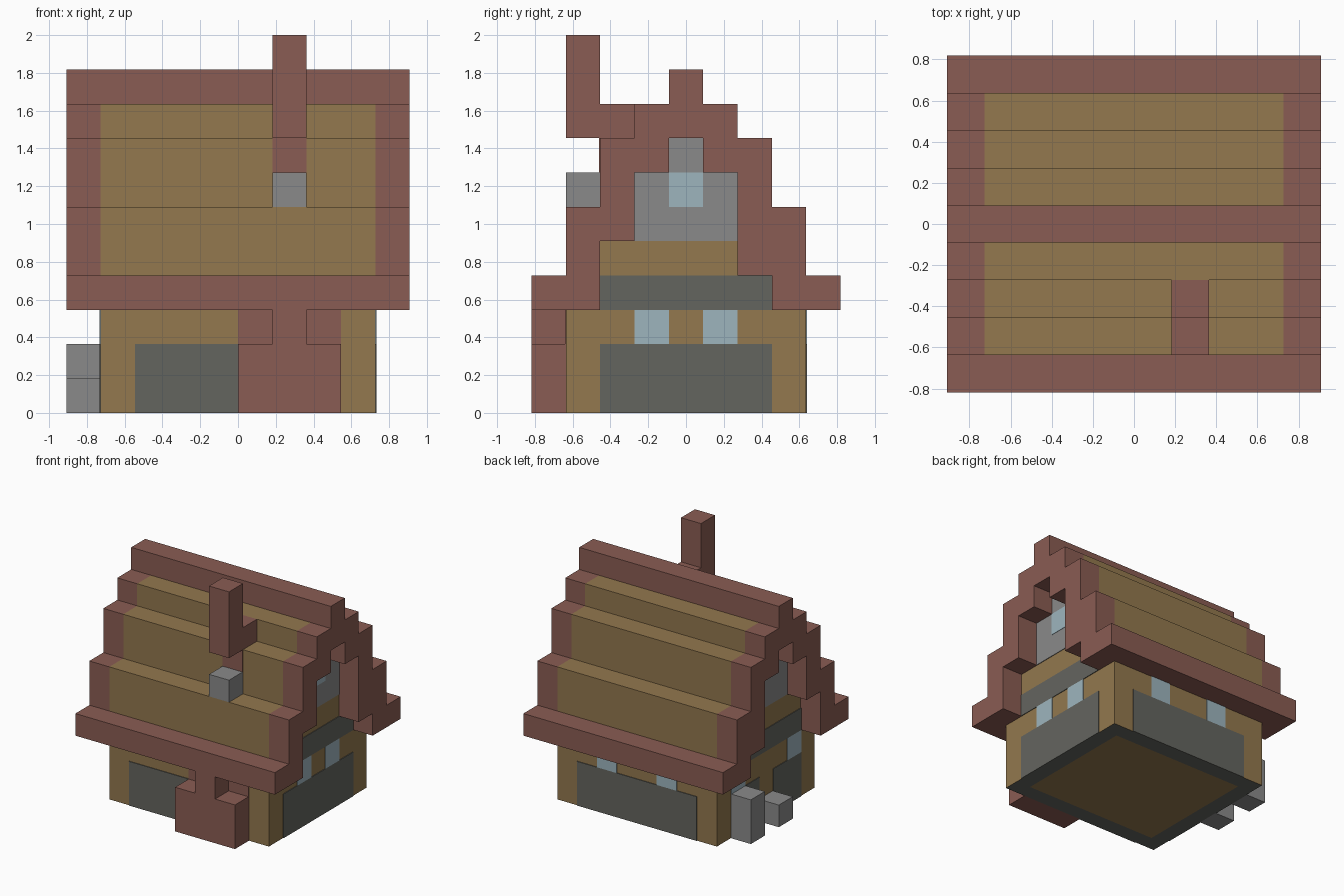
import bpy
import bmesh

U = 2 / 11          # one building block
T = 0.03            # thickness of painted plates, in blocks

cube = bpy.data.objects.get("Cube")
if cube:
    bpy.data.objects.remove(cube, do_unlink=True)


def material(name, srgb):
    color = [((c / 255 + 0.055) / 1.055) ** 2.4 for c in srgb] + [1]
    m = bpy.data.materials.new(name)
    m.use_nodes = True
    m.diffuse_color = color
    m.node_tree.nodes["Principled BSDF"].inputs["Base Color"].default_value = color
    return m


RED = material("brick red", (138, 92, 83))
TAN = material("timber tan", (147, 120, 78))
GREY = material("light stone", (138, 138, 138))
DARK = material("dark stone", (100, 101, 95))
BLUE = material("window blue", (158, 181, 190))


def prism(name, outline, x0, x1, *mats):
    """Extrude a (y, z) outline along x, in block units."""
    bm = bmesh.new()
    base = bm.faces.new([bm.verts.new((x0 * U, y * U, z * U)) for y, z in outline])
    ext = bmesh.ops.extrude_face_region(bm, geom=[base])
    moved = [g for g in ext["geom"] if isinstance(g, bmesh.types.BMVert)]
    bmesh.ops.translate(bm, verts=moved, vec=((x1 - x0) * U, 0, 0))
    if base.is_valid and len(bm.faces) == len(outline) + 1:
        bm.faces.new([v for v in base.verts])
    bmesh.ops.recalc_face_normals(bm, faces=bm.faces)
    mesh = bpy.data.meshes.new(name)
    bm.to_mesh(mesh)
    bm.free()
    for m in mats:
        mesh.materials.append(m)
    obj = bpy.data.objects.new(name, mesh)
    bpy.context.collection.objects.link(obj)
    return obj


def box(name, x, y, z, *mats):
    return prism(name, [(y[0], z[0]), (y[1], z[0]), (y[1], z[1]), (y[0], z[1])],
                 x[0], x[1], *mats)


def end_plate(name, side, y, z, mat):
    """Thin painted plate on an end wall (side is +1 or -1)."""
    box(name, sorted((side * 4, side * (4 + T))), y, z, mat)


def long_plate(name, side, x, z, mat, wall=3.5):
    """Thin painted plate on the front (-1) or back (+1) wall."""
    box(name, x, sorted((side * wall, side * (wall + T))), z, mat)


# House body, with a dark stone ring underneath
body = box("house_body", (-4, 4), (-3.5, 3.5), (0, 3), TAN, DARK)
bm = bmesh.new()
bm.from_mesh(body.data)
floor = min(bm.faces, key=lambda f: f.calc_center_median().z)
for f in bmesh.ops.inset_region(bm, faces=[floor], thickness=U)["faces"]:
    f.material_index = 1
bm.to_mesh(body.data)
bm.free()

# Stepped roof: half width and top height of each tier
tiers = [(4.5, 4), (3.5, 6), (2.5, 8), (1.5, 9), (0.5, 10)]
slope, low = [], 3
for half, top in tiers:
    slope += [(half, low), (half, top)]
    low = top
mirrored = [(-y, z) for y, z in reversed(slope)]

roof = prism("roof", slope + mirrored, -4, 4, TAN, RED)
for p in roof.data.polygons:
    z = p.center.z / U
    if abs(p.normal.x) < 0.5 and (z < 4.1 or z > 9.1):
        p.material_index = 1

# Overhanging roof ends with a stepped gable opening
opening = [(-2.5, 3), (-2.5, 5), (-1.5, 5), (-1.5, 7), (-0.5, 7), (-0.5, 8),
           (0.5, 8), (0.5, 7), (1.5, 7), (1.5, 4), (2.5, 4), (2.5, 3)]
for side, label in ((1, "left"), (-1, "right")):
    prism(f"roof_end_{label}", slope + mirrored + opening, side * 4, side * 5, RED)
    end_plate(f"gable_beam_{label}", side, (-2.5, 2.5), (3, 4), DARK)
    end_plate(f"gable_stone_{label}", side, (-1.5, 1.5), (5, 7), GREY)
    end_plate(f"gable_peak_{label}", side, (-0.5, 0.5), (7, 8), GREY)
box("gable_window", (4, 4 + 1.5 * T), (-0.5, 0.5), (6, 7), BLUE)

# Stone panels
end_plate("stone_panel_left", 1, (-2.5, 2.5), (0, 2), DARK)
long_plate("stone_panel_back", 1, (-3, 3), (0, 2), DARK)
long_plate("stone_panel_front", -1, (-3, 0), (0, 2), DARK)

# Windows, and the split stone panels beside the doorway
for s, label in ((1, "back"), (-1, "front")):
    near, far = sorted((s * 0.5, s * 1.5)), sorted((s * 1.5, s * 2.5))
    end_plate(f"window_left_{label}", 1, near, (2, 3), BLUE)
    end_plate(f"window_right_{label}", -1, far, (2, 3), BLUE)
    end_plate(f"stone_panel_right_{label}", -1, sorted((s * 0.5, s * 2.5)), (0, 2), DARK)
    long_plate(f"window_back_{label}", 1, sorted((s, s * 2)), (2, 3), BLUE)

# Hearth with its flue on the front wall
box("hearth", (0, 3), (-4.5, -3.5), (0, 2), RED)
box("hearth_flue", (1, 2), (-4.5, -3.5), (2, 3), RED)
long_plate("hearth_backing", -1, (0, 3), (2, 3), RED)

# Chimney, the brick patch below it and the loose stone on the roof
prism("chimney", [(-3.5, 8), (-1.5, 8), (-1.5, 9), (-2.5, 9), (-2.5, 11), (-3.5, 11)],
      1, 2, RED)
long_plate("chimney_patch", -1, (1, 2), (7, 8), RED, wall=2.5)
box("roof_stone", (1, 2), (-3.5, -2.5), (6, 7), GREY)

# Door step and stone post
box("door_step", (-5, -4), (-0.5, 0.5), (0, 1), GREY)
box("stone_post", (-5, -4), (1.5, 2.5), (0, 2), GREY)
